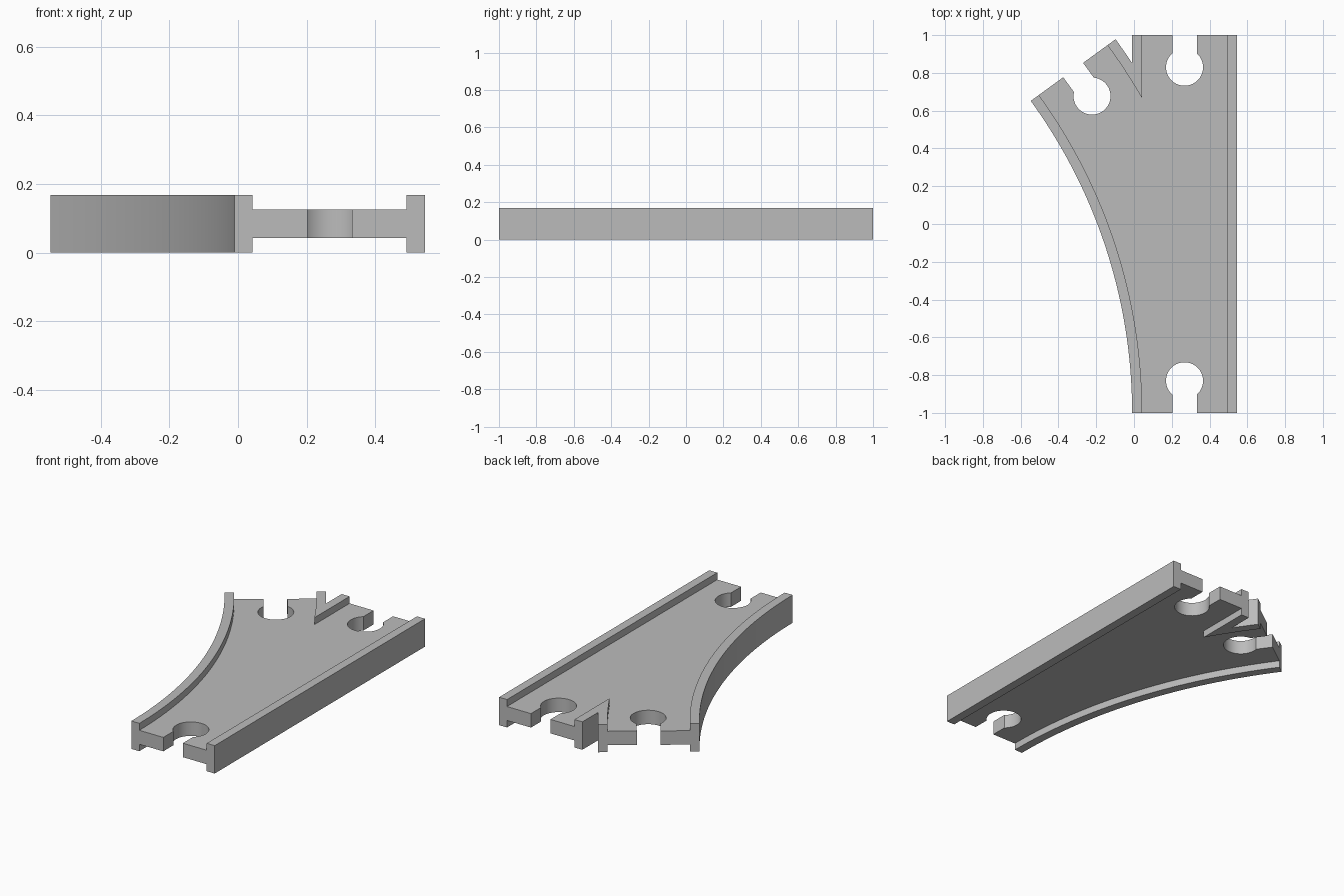
import bpy
import bmesh
from math import asin, acos, cos, sin, pi, radians
from mathutils import Vector

cube = bpy.data.objects.get("Cube")
if cube:
    bpy.data.objects.remove(cube, do_unlink=True)

# Main dimensions
HEIGHT, DECK_LOW, DECK_HIGH = 0.168, 0.042, 0.126
LEFT, RIGHT, RAIL = -0.01, 0.545, 0.053
MIDDLE = (LEFT + RIGHT) / 2
WIDTH = RIGHT - LEFT
RADIUS = 2.81                      # near edge of the branch
CENTRE = Vector((LEFT - RADIUS, -1))
TURN = radians(36)
SLOT_HALF, HOLE_RADIUS, HOLE_DEPTH = 0.065, 0.098, 0.17

grey = bpy.data.materials.new("Light grey")
grey.use_nodes = True
GREY = (0.5, 0.5, 0.5, 1)
grey.diffuse_color = GREY
grey.node_tree.nodes["Principled BSDF"].inputs["Base Color"].default_value = GREY


def arc(radius, start, end, steps=40):
    """Points on a circle around the branch centre."""
    angles = [start + (end - start) * i / steps for i in range(steps + 1)]
    return [CENTRE + radius * Vector((cos(a), sin(a))) for a in angles]


def keyhole(end, outward, steps=40):
    """Slot and round socket cut into a track end, in outline order."""
    along = Vector((-outward.y, outward.x))
    hub = end - outward * HOLE_DEPTH
    gap = asin(SLOT_HALF / HOLE_RADIUS)
    points = [end - along * SLOT_HALF]
    for i in range(steps + 1):
        a = gap + (2 * pi - 2 * gap) * i / steps
        points.append(hub + HOLE_RADIUS * (outward * cos(a) - along * sin(a)))
    return points + [end + along * SLOT_HALF]


def prism(name, outline, low, high):
    """Extrude a flat counter-clockwise outline between two heights."""
    bm = bmesh.new()
    base = bm.faces.new([bm.verts.new((p[0], p[1], low)) for p in outline])
    top = bmesh.ops.extrude_face_region(bm, geom=[base], use_keep_orig=True)
    raised = [v for v in top["geom"] if isinstance(v, bmesh.types.BMVert)]
    bmesh.ops.translate(bm, verts=raised, vec=(0, 0, high - low))
    bmesh.ops.recalc_face_normals(bm, faces=bm.faces)
    mesh = bpy.data.meshes.new(name)
    bm.to_mesh(mesh)
    bm.free()
    mesh.materials.append(grey)
    obj = bpy.data.objects.new(name, mesh)
    bpy.context.collection.objects.link(obj)
    return obj


# Shared lines: inner rail faces, and the point where they cross
near_in, far_out = RADIUS + RAIL, RADIUS + WIDTH
far_in = far_out - RAIL
left_in, right_in = LEFT + RAIL, RIGHT - RAIL
tip = acos((left_in - CENTRE.x) / far_in)
notch = acos((LEFT - CENTRE.x) / far_out)

branch_dir = Vector((-sin(TURN), cos(TURN)))
branch_end = CENTRE + (RADIUS + WIDTH / 2) * Vector((cos(TURN), sin(TURN)))

# Deck with a keyhole socket in each of its three ends
deck = ([(left_in, -1)]
        + keyhole(Vector((MIDDLE, -1)), Vector((0, -1)))
        + [(right_in, -1), (right_in, 1)]
        + keyhole(Vector((MIDDLE, 1)), Vector((0, 1)))
        + [(left_in, 1)]
        + arc(far_in, tip, TURN)
        + keyhole(branch_end, branch_dir)
        + arc(near_in, TURN, 0)[:-1])

# Rails, and the forked rail between the two routes
straight = [(right_in, -1), (RIGHT, -1), (RIGHT, 1), (right_in, 1)]
curved = arc(near_in, 0, TURN) + arc(RADIUS, TURN, 0)
fork = ([(left_in, 1), (LEFT, 1)]
        + arc(far_out, notch, TURN, 12)
        + arc(far_in, TURN, tip))

parts = [
    prism("track_deck", deck, DECK_LOW, DECK_HIGH),
    prism("straight_rail", straight, 0, HEIGHT),
    prism("curved_rail", curved, 0, HEIGHT),
    prism("fork_rail", fork, 0, HEIGHT),
]

# Smooth the curved walls and keep the corners sharp
bpy.ops.object.select_all(action="DESELECT")
for part in parts:
    part.select_set(True)
bpy.context.view_layer.objects.active = parts[0]
bpy.ops.object.shade_smooth_by_angle(angle=radians(30))
